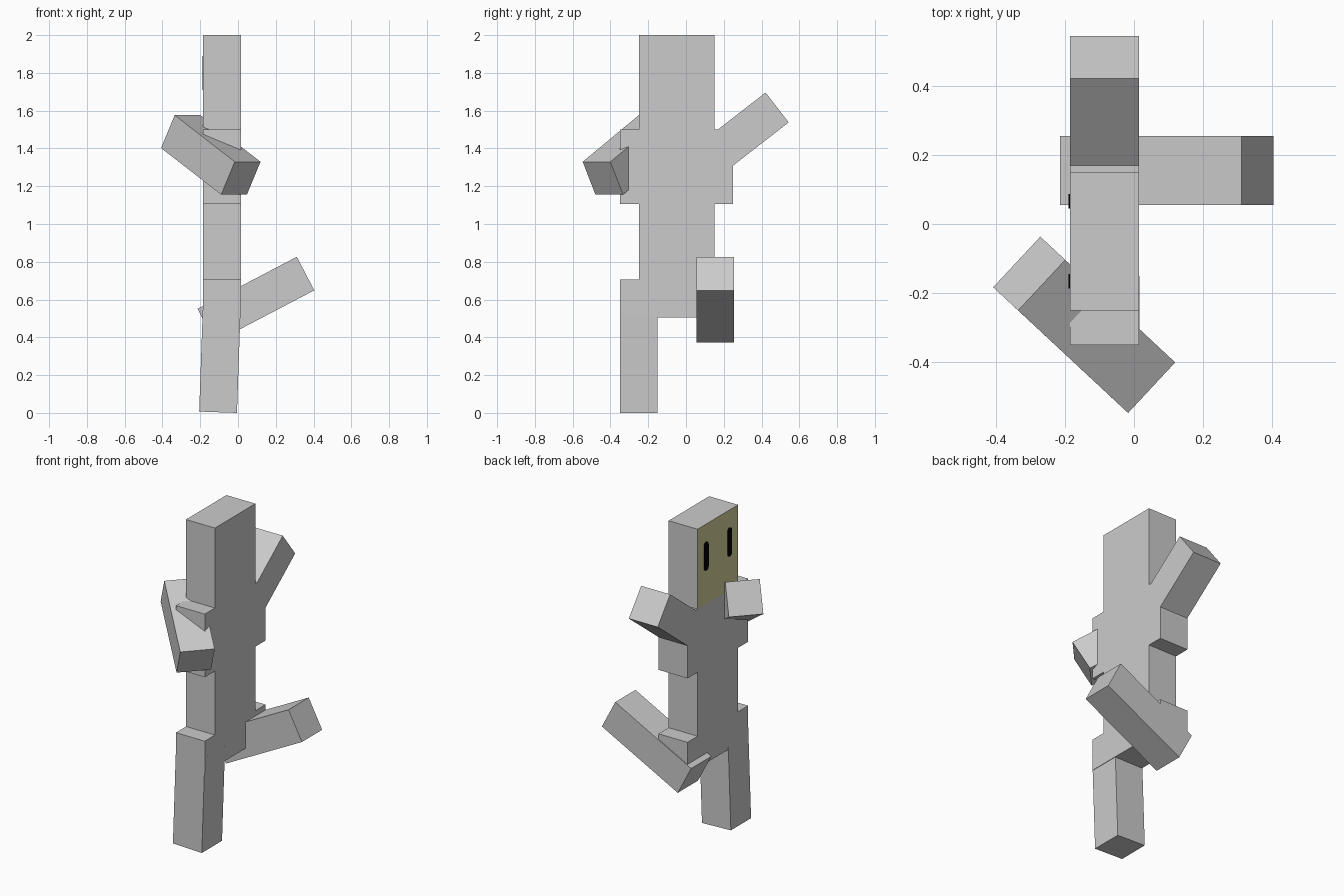
import bpy, bmesh, math
from mathutils import Matrix, Vector

if "Cube" in bpy.data.objects:
    bpy.data.objects.remove(bpy.data.objects["Cube"])


def material(name, rgb):
    m = bpy.data.materials.new(name)
    m.diffuse_color = (*rgb, 1)
    m.use_nodes = True
    m.node_tree.nodes["Principled BSDF"].inputs["Base Color"].default_value = m.diffuse_color
    return m


GREY = material("light grey", (0.60, 0.60, 0.60))
OLIVE = material("pale olive", (0.65, 0.62, 0.32))
BLACK = material("black", (0.0, 0.0, 0.0))

CX, CY, W = -0.085, -0.05, 0.2     # slab centre and thickness


def finish(name, bm, mats):
    bmesh.ops.recalc_face_normals(bm, faces=bm.faces)
    me = bpy.data.meshes.new(name)
    bm.to_mesh(me)
    bm.free()
    for m in mats:
        me.materials.append(m)
    ob = bpy.data.objects.new(name, me)
    bpy.context.collection.objects.link(ob)
    return ob


def box(name, centre, size, rot=Matrix.Identity(3), mats=(GREY,)):
    bm = bmesh.new()
    bmesh.ops.create_cube(bm, size=1)
    mat = Matrix.Translation(centre) @ rot.to_4x4() @ Matrix.Diagonal((*size, 1))
    bmesh.ops.transform(bm, matrix=mat, verts=bm.verts)
    return finish(name, bm, mats)


def slab(name, width, z0, z1, mats=(GREY,)):
    return box(name, (CX, CY, (z0 + z1) / 2), (W, width, z1 - z0), mats=mats)


def limb(name, end, direction, side, length):
    """Square beam running back from the centre of its free end."""
    d = Vector(direction).normalized()
    u = Vector(side).normalized()
    rot = Matrix((u, d.cross(u), d)).transposed()
    return box(name, Vector(end) - d * length / 2, (W, W, length), rot)


# Trunk: torso with wider shoulder and hip blocks
slab("torso", 0.4, 0.505, 1.5)
slab("shoulders", 0.6, 1.105, 1.5)
slab("hips", 0.6, 0.505, 0.705)

# Head, with the face colour on its -x side
head = slab("head", 0.4, 1.5, 2.0, (GREY, OLIVE))
for p in head.data.polygons:
    p.material_index = 1 if p.normal.x < -0.9 else 0

# Arms: one bent across the front, one raised behind
limb("front_arm", (0.015, -0.44, 1.2425), (0.635, -0.592, -0.492), (0.68, 0.73, 0), 0.5)
limb("back_arm", (CX, 0.4825, 1.617), (0, 0.79, 0.613), (1, 0, 0), 0.5)

# Legs: one almost upright, one kicked out sideways
limb("standing_leg", (-0.1055, CY - 0.2, 0.0035), (-0.035, 0, -1), (0, 1, 0), 0.6)
limb("raised_leg", (0.3575, CY + 0.205, 0.7375), (0.525, 0, 0.275), (0, 1, 0), 0.593)


# Eyes: thin rounded upright plates on the face
def eye(name, y, z, radius=0.021, half=0.09):
    bm = bmesh.new()
    pts = []
    for sign in (1, -1):
        for i in range(9):
            a = math.pi * i / 8
            pts.append((CX - W / 2, y + sign * radius * math.cos(a),
                        z + sign * (half - radius + radius * math.sin(a))))
    f = bm.faces.new([bm.verts.new(p) for p in pts])
    out = bmesh.ops.extrude_face_region(bm, geom=[f])
    top = [v for v in out["geom"] if isinstance(v, bmesh.types.BMVert)]
    bmesh.ops.translate(bm, verts=top, vec=(-0.004, 0, 0))
    finish(name, bm, (BLACK,))


for name, s in (("front_eye", -1), ("back_eye", 1)):
    eye(name, CY + s * 0.116, 1.80)
